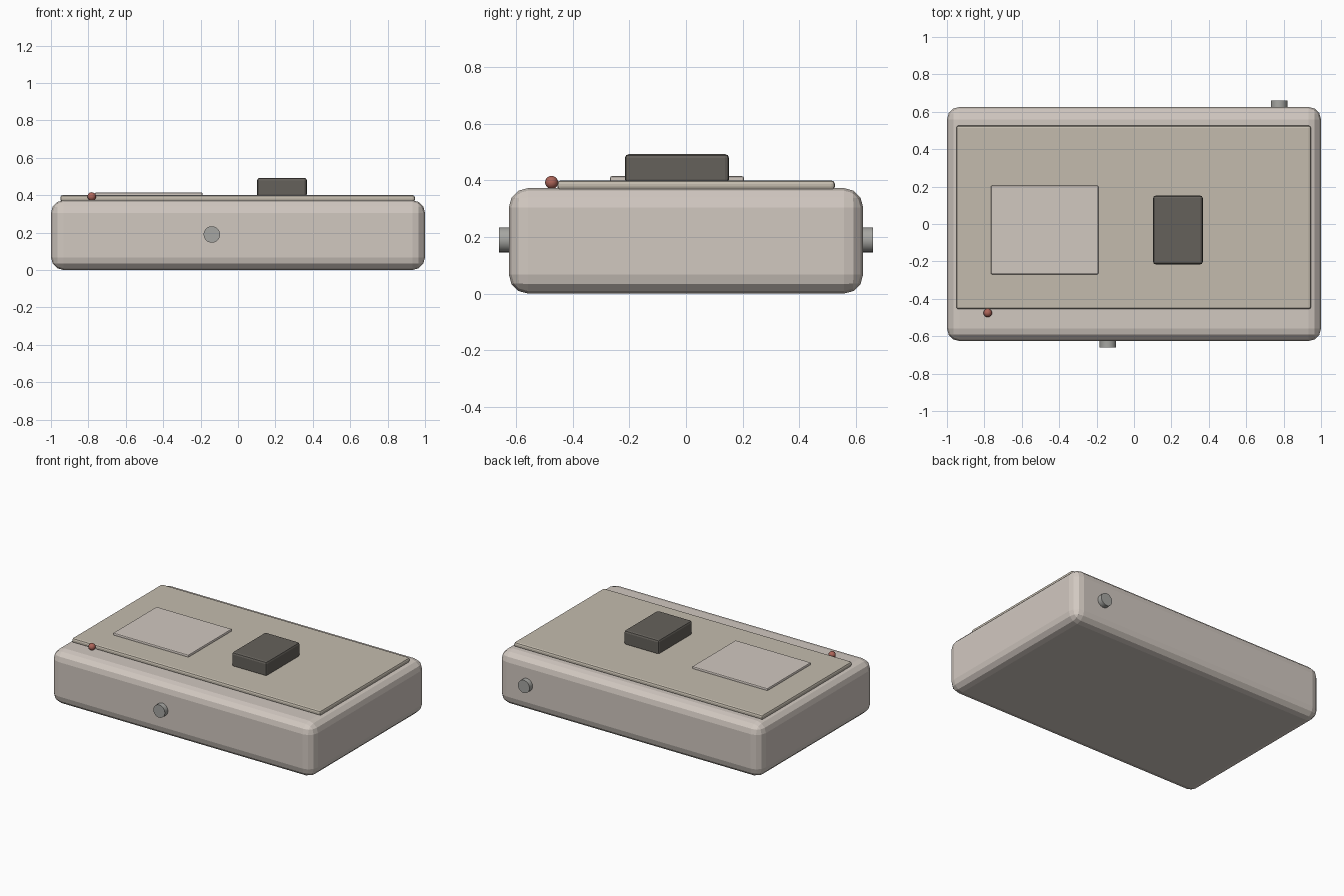
import bpy
from math import radians

if "Cube" in bpy.data.objects:
    bpy.data.objects.remove(bpy.data.objects["Cube"])


def material(name, rgb):
    m = bpy.data.materials.new(name)
    m.diffuse_color = (*rgb, 1)
    m.use_nodes = True
    m.node_tree.nodes["Principled BSDF"].inputs["Base Color"].default_value = m.diffuse_color
    return m


SHELL = material("shell_beige", (0.64, 0.58, 0.53))
PANEL = material("panel_tan", (0.55, 0.50, 0.42))
DARK = material("dark_grey", (0.13, 0.12, 0.105))
METAL = material("metal_grey", (0.38, 0.38, 0.36))
RED = material("lamp_red", (0.42, 0.13, 0.10))


def rounded_box(name, x, y, z, bevel, segments, mat):
    """Box from (min, max) ranges with bevelled edges."""
    center = [(a + b) / 2 for a, b in (x, y, z)]
    bpy.ops.mesh.primitive_cube_add(size=1, location=center)
    ob = bpy.context.object
    ob.name = name
    ob.scale = [b - a for a, b in (x, y, z)]
    bpy.ops.object.transform_apply(location=False, rotation=False, scale=True)
    mod = ob.modifiers.new("rounding", "BEVEL")
    mod.width = bevel
    mod.segments = segments
    ob.data.materials.append(mat)
    return ob


def socket(name, x, side):
    """Short round stub on the front (-1) or back (+1) wall."""
    bpy.ops.mesh.primitive_cylinder_add(
        vertices=24, radius=0.044, depth=0.07,
        location=(x, side * 0.625, 0.19), rotation=(radians(90), 0, 0))
    ob = bpy.context.object
    ob.name = name
    ob.data.materials.append(METAL)
    bpy.ops.object.shade_smooth_by_angle(angle=radians(30))


# Main housing and the panel on its top
rounded_box("housing", (-1, 1), (-0.626, 0.626), (0, 0.373), 0.068, 3, SHELL)
rounded_box("top_panel", (-0.95, 0.946), (-0.455, 0.526), (0.366, 0.40), 0.012, 2, PANEL)

# Raised pad and dark block on the panel
rounded_box("raised_pad", (-0.765, -0.19), (-0.269, 0.205), (0.39, 0.415), 0.007, 2, SHELL)
rounded_box("dark_block", (0.102, 0.368), (-0.216, 0.152), (0.39, 0.493), 0.014, 2, DARK)

# Sockets in the front and back walls
socket("front_socket", -0.14, -1)
socket("back_socket", 0.776, 1)

# Indicator lamp at the panel's front edge
bpy.ops.mesh.primitive_uv_sphere_add(segments=16, ring_count=10, radius=0.023,
                                     location=(-0.782, -0.475, 0.393))
lamp = bpy.context.object
lamp.name = "indicator_lamp"
lamp.data.materials.append(RED)
bpy.ops.object.shade_smooth_by_angle(angle=radians(40))
